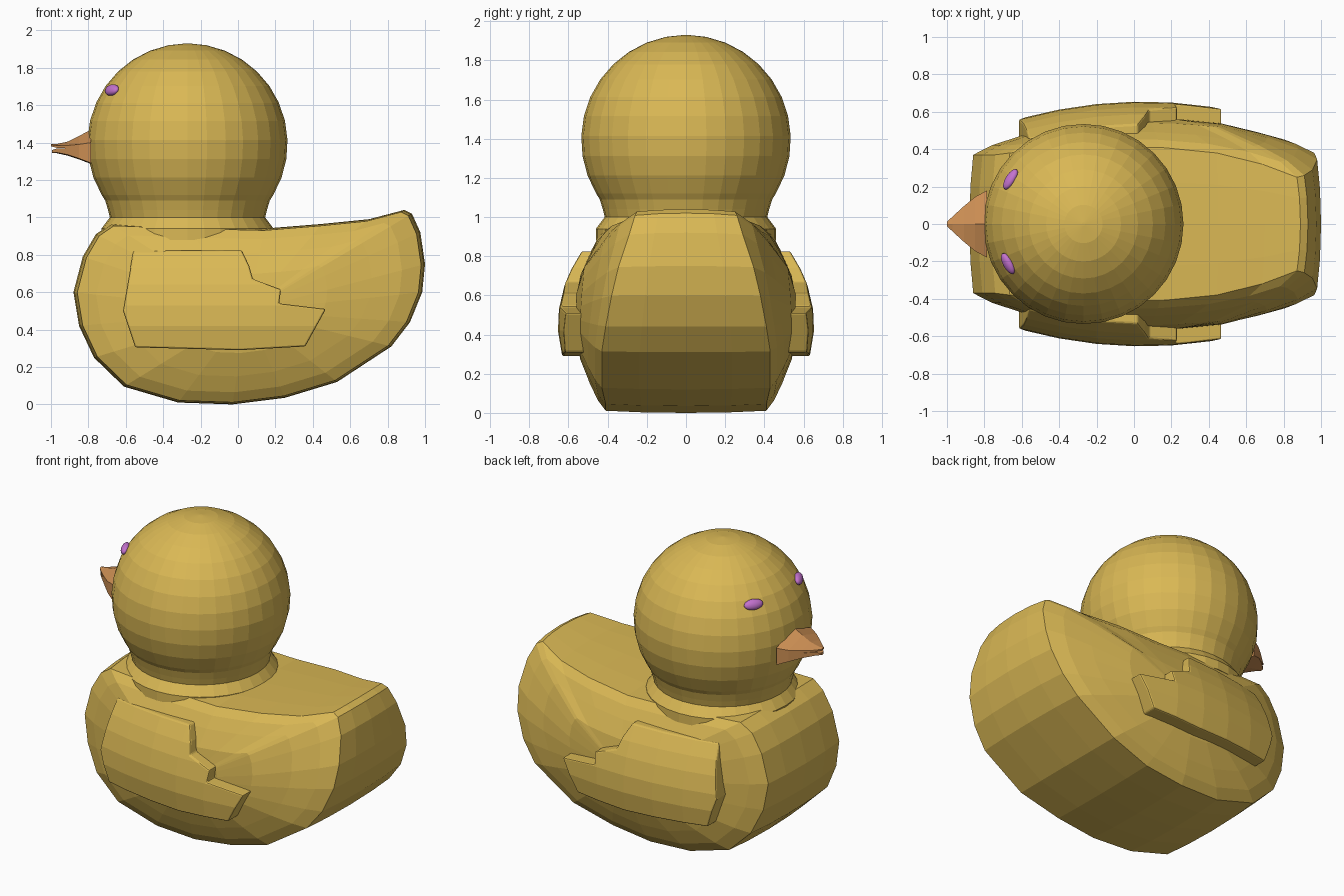
import bpy, bmesh, math
from mathutils import Vector, Matrix

if "Cube" in bpy.data.objects:
    bpy.data.objects.remove(bpy.data.objects["Cube"])


def material(name, rgb):
    m = bpy.data.materials.new(name)
    m.diffuse_color = (*rgb, 1)
    m.use_nodes = True
    m.node_tree.nodes["Principled BSDF"].inputs["Base Color"].default_value = m.diffuse_color
    return m


YELLOW = material("duck yellow", (0.70, 0.48, 0.09))
ORANGE = material("beak orange", (0.62, 0.28, 0.09))
PURPLE = material("eye purple", (0.55, 0.17, 0.62))


def finish(bm, name, mat, smooth=False):
    bmesh.ops.recalc_face_normals(bm, faces=bm.faces)
    me = bpy.data.meshes.new(name)
    bm.to_mesh(me)
    bm.free()
    me.materials.append(mat)
    for p in me.polygons:
        p.use_smooth = smooth
    ob = bpy.data.objects.new(name, me)
    bpy.context.collection.objects.link(ob)
    return ob


def loft(bm, rings):
    """Skin a list of equal-length closed rings and cap both ends."""
    vs = [[bm.verts.new(p) for p in r] for r in rings]
    n = len(vs[0])
    for a, b in zip(vs, vs[1:]):
        for i in range(n):
            j = (i + 1) % n
            bm.faces.new((a[i], a[j], b[j], b[i]))
    for r in (vs[0], vs[-1]):
        mid = bm.verts.new(sum((v.co for v in r), Vector()) / n)
        for i in range(n):
            bm.faces.new((r[i], r[(i + 1) % n], mid))


# Body: side profile (x, z, half width of the middle band), bulging at the sides
profile = [(-0.68, 0.965, 0.38), (-0.76, 0.91, 0.37), (-0.83, 0.79, 0.37), (-0.88, 0.60, 0.37),
           (-0.85, 0.42, 0.38), (-0.77, 0.25, 0.40), (-0.61, 0.095, 0.40), (-0.32, 0.01, 0.40),
           (-0.03, 0.0, 0.41), (0.25, 0.035, 0.41), (0.53, 0.12, 0.43), (0.82, 0.31, 0.43),
           (0.92, 0.44, 0.41), (0.985, 0.60, 0.38), (1.0, 0.75, 0.345), (0.975, 0.92, 0.29),
           (0.93, 1.02, 0.26), (0.89, 1.04, 0.25), (0.70, 0.99, 0.32), (0.45, 0.965, 0.38),
           (0.14, 0.94, 0.41), (-0.27, 0.95, 0.41)]
CX, CZ = 0.05, 0.5


def body_ring(scale, side, rim, bulge):
    return [(CX + (x - CX) * scale, side * (w * rim + (0.56 - w) * bulge), CZ + (z - CZ) * scale)
            for x, z, w in profile]


half = [(0.2, 1, 1.0), (0.45, 1, 0.87), (0.7, 1, 0.54), (0.87, 1, 0.27), (0.978, 1, 0), (0.994, 0.55, 0)]
bm = bmesh.new()
loft(bm, [body_ring(s, -1, r, b) for s, r, b in half] + [body_ring(1, 1, 0, 0)]
     + [body_ring(s, 1, r, b) for s, r, b in reversed(half)])
finish(bm, "body", YELLOW)

# Head: faceted ball that runs into a short flared neck
HEAD = Vector((-0.27, 0, 1.395))
R = 0.535
curve = [(R * math.sin(math.radians(a)), HEAD.z + R * math.cos(math.radians(a)))
         for a in [1] + list(range(11, 125, 11))]
curve += [(0.44, 1.09), (0.425, 1.04), (0.415, 1.0), (0.46, 0.94), (0.46, 0.88)]
bm = bmesh.new()
loft(bm, [[(HEAD.x + r * math.cos(math.tau * i / 32), r * math.sin(math.tau * i / 32), z)
           for i in range(32)] for r, z in curve])
finish(bm, "head", YELLOW)

# Beak: upper and lower halves that part slightly at the tip
bm = bmesh.new()
for sections in (
        # x, half width, seam z, side z, middle z
        [(-0.785, 0.18, 1.37, 1.40, 1.47), (-0.85, 0.145, 1.37, 1.39, 1.435),
         (-0.91, 0.095, 1.37, 1.385, 1.405), (-0.97, 0.04, 1.372, 1.383, 1.392),
         (-1.0, 0.012, 1.38, 1.387, 1.392)],
        [(-0.785, 0.18, 1.37, 1.29, 1.285), (-0.85, 0.145, 1.37, 1.315, 1.31),
         (-0.91, 0.095, 1.37, 1.335, 1.33), (-0.97, 0.04, 1.368, 1.347, 1.343),
         (-0.995, 0.012, 1.36, 1.347, 1.343)]):
    loft(bm, [[(x, -w, seam), (x, -w, side), (x, 0, mid), (x, w, side), (x, w, seam)]
              for x, w, seam, side, mid in sections])
finish(bm, "beak", ORANGE)

# Wings: stepped feather outline, cut into strips and bent round the body
outline = [(-0.56, 0.82), (0.02, 0.825), (0.06, 0.74), (0.08, 0.67), (0.23, 0.615), (0.22, 0.54),
           (0.47, 0.51), (0.36, 0.31), (0.01, 0.29), (-0.55, 0.305), (-0.615, 0.5)]


def wing(name, side):
    bm = bmesh.new()
    bm.faces.new([bm.verts.new((x, 0, z)) for x, z in outline])
    cuts = [((x, 0, 0), (1, 0, 0)) for x in (-0.4, -0.2, 0.0, 0.2)]
    cuts += [((0, 0, z), (0, 0, 1)) for z in (0.42, 0.53, 0.64, 0.73)]
    for co, no in cuts:
        bmesh.ops.bisect_plane(bm, geom=bm.verts[:] + bm.edges[:] + bm.faces[:],
                               plane_co=co, plane_no=no, dist=0.001)
    for v in bm.verts:
        v.co.y = side * (0.655 - 0.21 * (v.co.x - 0.05) ** 2 - 0.87 * (v.co.z - 0.45) ** 2)
    ext = bmesh.ops.extrude_face_region(bm, geom=bm.faces[:], use_keep_orig=True)
    for v in ext["geom"]:
        if isinstance(v, bmesh.types.BMVert):
            v.co.y -= side * 0.15
    ob = finish(bm, name, YELLOW)
    bev = ob.modifiers.new("soft rim", 'BEVEL')
    bev.width = 0.018
    bev.segments = 2
    bev.limit_method = 'ANGLE'
    bev.angle_limit = math.radians(50)


# Eyes: flattened balls lying on the head
def eye(name, pos):
    normal = (Vector(pos) - HEAD).normalized()
    along = Vector((0, 0, 1)).cross(normal).normalized()
    up = normal.cross(along)
    rot = Matrix((along, up, normal)).transposed().to_4x4()
    centre = HEAD + normal * (R + 0.003)
    bm = bmesh.new()
    bmesh.ops.create_uvsphere(bm, u_segments=20, v_segments=12, radius=1,
                              matrix=Matrix.Translation(centre) @ rot @ Matrix.Diagonal((0.062, 0.033, 0.024, 1)))
    finish(bm, name, PURPLE, smooth=True)


wing("wing_right", -1)
wing("wing_left", 1)
eye("eye_left", (-0.67, 0.245, 1.685))
eye("eye_right", (-0.68, -0.215, 1.685))
